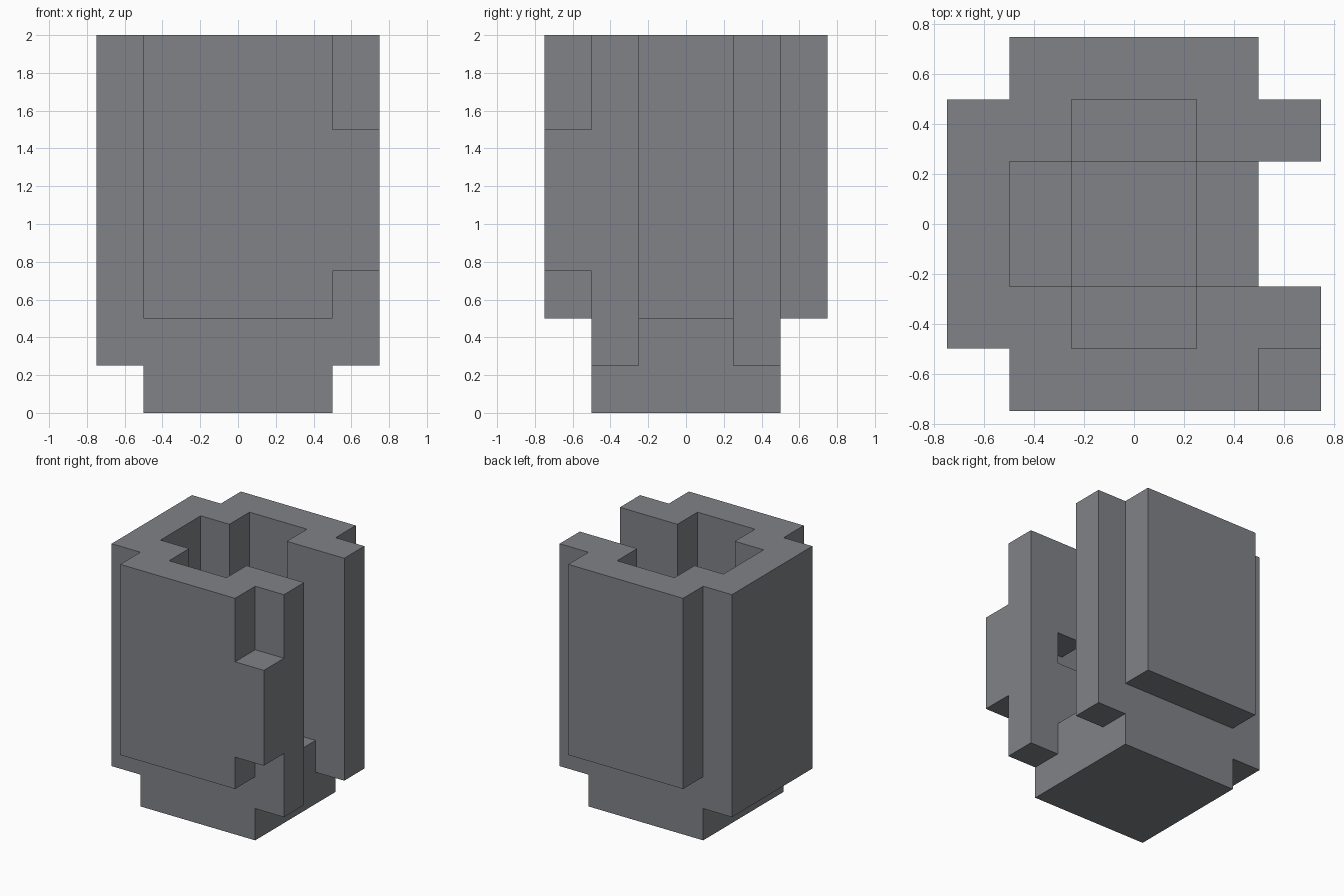
import bpy, bmesh
from mathutils import Vector

if "Cube" in bpy.data.objects:
    bpy.data.objects.remove(bpy.data.objects["Cube"], do_unlink=True)

UNIT = 0.25  # size of one building block

grey = bpy.data.materials.new("slate_grey")
grey.use_nodes = True
grey.diffuse_color = (0.215, 0.225, 0.242, 1)
bsdf = grey.node_tree.nodes["Principled BSDF"]
bsdf.inputs["Base Color"].default_value = grey.diffuse_color
bsdf.inputs["Roughness"].default_value = 0.8


def blocks(x0, x1, y0, y1, z0, z1):
    """All block cells inside a box given in grid units."""
    return {(x, y, z) for x in range(x0, x1) for y in range(y0, y1) for z in range(z0, z1)}


def build_solid(name, cells):
    """Fuse cells into one mesh made of outer faces only."""
    bm = bmesh.new()
    for cell in cells:
        for axis in range(3):
            for side in (0, 1):
                near = list(cell)
                near[axis] += 2 * side - 1
                if tuple(near) in cells:
                    continue
                u, v = (axis + 1) % 3, (axis + 2) % 3
                ring = []
                for du, dv in ((0, 0), (1, 0), (1, 1), (0, 1)):
                    p = Vector(cell)
                    p[axis] += side
                    p[u] += du
                    p[v] += dv
                    ring.append(bm.verts.new(p * UNIT))
                bm.faces.new(ring if side else ring[::-1])
    bmesh.ops.remove_doubles(bm, verts=bm.verts, dist=0.001)
    bmesh.ops.dissolve_limit(bm, angle_limit=0.01, verts=bm.verts, edges=bm.edges)
    mesh = bpy.data.meshes.new(name)
    bm.to_mesh(mesh)
    bm.free()
    mesh.materials.append(grey)
    obj = bpy.data.objects.new(name, mesh)
    bpy.context.collection.objects.link(obj)
    return obj


# Outer body: core, left and right walls, front and back plates
body = blocks(-2, 2, -2, 2, 0, 8)
body |= blocks(-3, 3, -2, 2, 1, 8)
body |= blocks(-2, 2, -3, 3, 2, 8)
# Block filling the front left corner
body |= blocks(2, 3, -3, -2, 3, 6)

# Stepped cavity: deep centre, side arms, front and back arms
body -= blocks(-1, 1, -1, 1, 1, 8)
body -= blocks(-2, 2, -1, 1, 2, 8)
body -= blocks(-1, 1, -2, 2, 3, 8)
# Slot through the left wall
body -= blocks(2, 3, -1, 1, 1, 8)
# Small recess inside, next to the corner block
body -= blocks(1, 2, -2, -1, 4, 5)

build_solid("hollow_block_shell", body)
